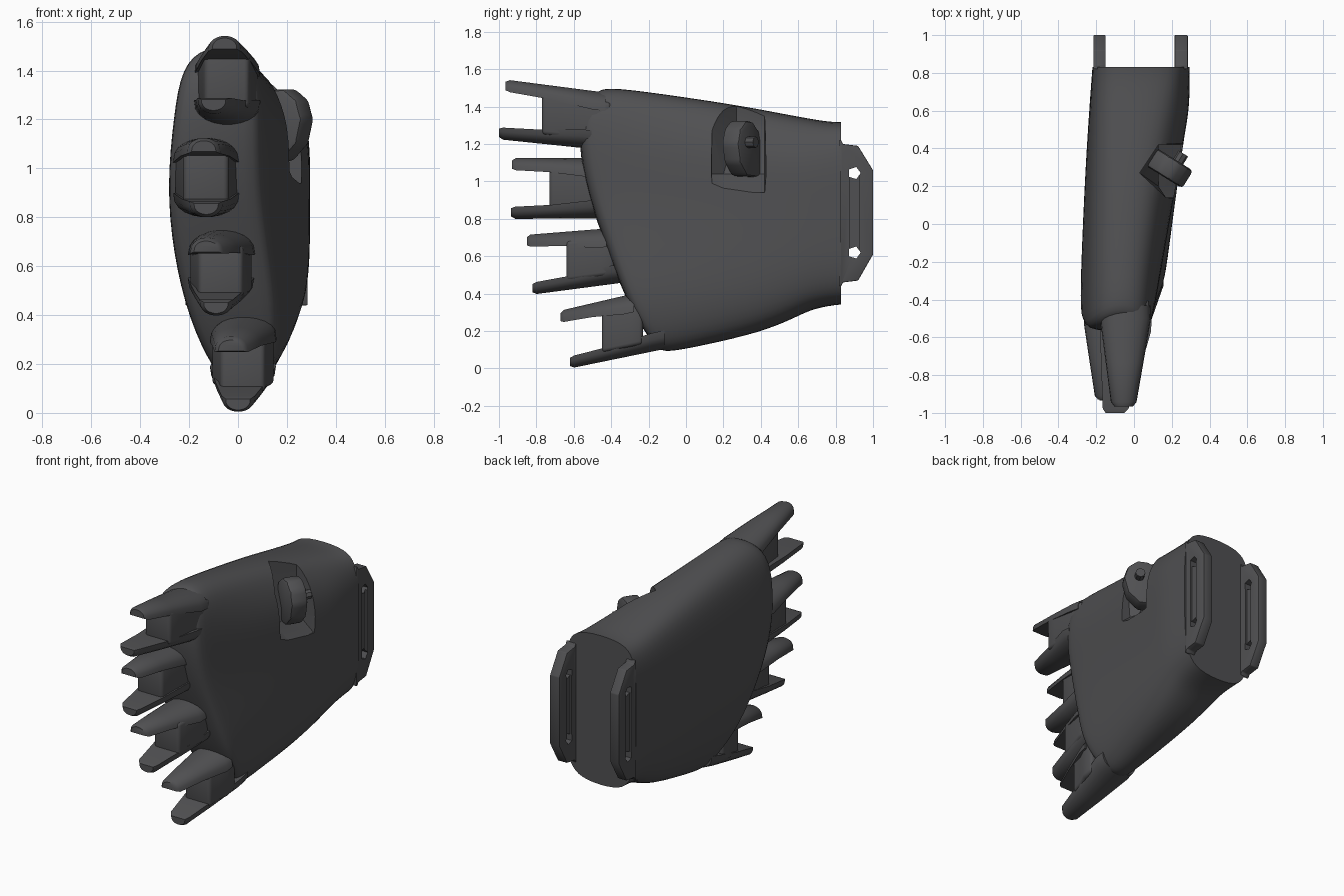
import bpy, bmesh, math
from mathutils import Matrix

if "Cube" in bpy.data.objects:
    bpy.data.objects.remove(bpy.data.objects["Cube"])

mat = bpy.data.materials.new("dark grey")
mat.diffuse_color = (0.08, 0.08, 0.084, 1)
mat.use_nodes = True
mat.node_tree.nodes["Principled BSDF"].inputs["Base Color"].default_value = mat.diffuse_color


def finish(name, bm, mods=(), angle=35):
    """Turn a bmesh into an object, apply modifiers and shade it."""
    bmesh.ops.recalc_face_normals(bm, faces=bm.faces)
    me = bpy.data.meshes.new(name)
    bm.to_mesh(me)
    bm.free()
    me.materials.append(mat)
    ob = bpy.data.objects.new(name, me)
    bpy.context.collection.objects.link(ob)
    bpy.ops.object.select_all(action='DESELECT')
    ob.select_set(True)
    bpy.context.view_layer.objects.active = ob
    for kind, props in mods:
        m = ob.modifiers.new(kind, kind)
        for k, v in props.items():
            setattr(m, k, v)
        bpy.ops.object.modifier_apply(modifier=m.name)
    bpy.ops.object.shade_smooth_by_angle(angle=math.radians(angle))
    return ob


def loft(rings):
    """Skin closed rings of equal length and cap both ends."""
    bm = bmesh.new()
    vs = [[bm.verts.new(p) for p in r] for r in rings]
    n = len(vs[0])
    for a, b in zip(vs, vs[1:]):
        for i in range(n):
            bm.faces.new((a[i], a[(i + 1) % n], b[(i + 1) % n], b[i]))
    for r in (vs[0], vs[-1]):
        for i in range(n // 2 - 1):
            bm.faces.new((r[i], r[i + 1], r[n - 2 - i], r[n - 1 - i]))
    return bm, vs


def prism(outline, lo, hi, axis):
    """Extrude a 2D outline along x or y."""
    def place(p, h):
        return (h, p[0], p[1]) if axis == 'x' else (p[0], h, p[1])
    bm = bmesh.new()
    a = [bm.verts.new(place(p, lo)) for p in outline]
    b = [bm.verts.new(place(p, hi)) for p in outline]
    n = len(a)
    bm.faces.new(a)
    bm.faces.new(b)
    for i in range(n):
        bm.faces.new((a[i], a[(i + 1) % n], b[(i + 1) % n], b[i]))
    return bm


def lerp(a, b, t):
    return a + (b - a) * t


# Palm: sections run from the slanted knuckle edge to the flat wrist
T = (0, .06, .2, .4, .6, .8, .94, 1)
front_y = (-.15, -.22, -.33, -.43, -.53, -.58, -.56, -.48)
left_f = (-.03, -.1, -.2, -.27, -.295, -.265, -.235, -.14)
right_f = (.08, .14, .17, .13, .09, .09, .08, .01)
left_b = (-.08, -.17, -.215, -.22, -.22, -.22, -.19, -.1)
right_b = (.15, .25, .29, .295, .295, .295, .26, .17)
# (fraction of length, bottom z, top z, section scale)
stations = [(0, .085, 1.5, .9), (.04, .08, 1.51, 1), (.25, .12, 1.475, 1), (.56, .19, 1.415, 1),
            (.74, .265, 1.37, 1), (.84, .315, 1.345, 1), (.95, .335, 1.32, 1), (1, .34, 1.32, 1)]
rings = []
for s, lo, hi, k in stations:
    lft, rgt = [], []
    for i, t in enumerate(T):
        y = lerp(front_y[i], .83, s)
        z = lerp(lo, hi, .5 + (t - .5) * (1 if k == 1 else .97))
        widen = s ** 1.6 if t > .9 else min(1, s / .85)
        xl, xr = lerp(left_f[i], left_b[i], s ** 1.6), lerp(right_f[i], right_b[i], widen)
        c = (xl + xr) / 2
        lft.append((c + (xl - c) * k, y, z))
        rgt.append((c + (xr - c) * k, y, z))
    rings.append(lft + rgt[::-1])
bm, vs = loft(rings)
crease = bm.edges.layers.float.new('crease_edge')
back = set(vs[-1])
for e in bm.edges:
    if all(v in back for v in e.verts) and any(not all(v in back for v in f.verts) for f in e.link_faces):
        e[crease] = 1

# Thumb pocket: wide floor rising to an angled notch in the top edge
notch = [(.03, .27), (.13, .42), (.5, .44), (.5, .28), (.5, .12), (.17, .14)]
floor = [(.18, .2), (.18, .42), (.5, .44), (.5, .28), (.5, .12), (.2, .14)]
pocket = finish("thumb_pocket_cutter", loft(
    [[(x + shift, y, z) for x, y in plan]
     for plan, z, shift in ((floor, .94, .07), (floor, 1.04, -.05), (notch, 1.28, 0), (notch, 1.6, 0))])[0])
pocket.hide_render = True
finish("palm", bm, [('SUBSURF', dict(levels=2)),
                    ('BOOLEAN', dict(object=pocket, operation='DIFFERENCE', solver='EXACT'))])
pocket.hide_set(True)


# Knuckles: a short block between an upper and a lower tapered prong
def prong(name, x_tip, x_root, tip, root, up):
    """Flat inside, rounded outside; tip and root are (y, outer z)."""
    rings = []
    for f, w, h, drop in ((0, .05, .045, .012), (.05, .068, .065, 0), (.5, .1, .075, 0),
                          (1, .135, .1, 0), (1.15, .13, .1, 0)):
        x, y = lerp(x_tip, x_root, f), lerp(tip[0], root[0], f)
        z = lerp(tip[1], root[1], f) - up * drop
        rings.append([(x + w * math.cos(a), y, z - up * h * (1 - max(math.sin(a), 0) ** .8))
                      for a in [math.pi * i / 11 for i in range(12)]])
    finish(name, loft(rings)[0], angle=45)


# root x, upper tip x, lower tip x, block front y, then (y, z) of
# upper tip, upper root, lower tip, lower root
knuckles = [
    (-.045, -.055, -.1, -.77, (-.965, 1.545), (-.5, 1.485), (-1.0, 1.225), (-.57, 1.18)),
    (-.13, -.14, -.13, -.73, (-.93, 1.125), (-.53, 1.125), (-.935, .8), (-.5, .8)),
    (-.07, -.13, -.09, -.64, (-.85, .715), (-.48, .745), (-.82, .395), (-.4, .45)),
    (.02, -.03, 0, -.45, (-.67, .31), (-.33, .39), (-.62, .0), (-.18, .09)),
]
for i, (x, xu, xl, fy, ut, ur, lt, lr) in enumerate(knuckles, 1):
    prong(f"knuckle_{i}_upper_prong", xu, x, ut, ur, 1)
    prong(f"knuckle_{i}_lower_prong", xl, x, lt, lr, -1)

    def edge(tip, root, y):
        return lerp(tip[1], root[1], (y - tip[0]) / (root[0] - tip[0]))
    rings = []
    for y, w in ((fy, .09), (fy + .08, .1), (ur[0] + .02, .125), (ur[0] + .1, .125)):
        zt, zb = edge(ut, ur, y) - .05, edge(lt, lr, y) + .05
        rings.append([(x - w, y, zb), (x - w, y, zt), (x + w, y, zt), (x + w, y, zb)])
    finish(f"knuckle_{i}_block", loft(rings)[0], [('BEVEL', dict(width=.02, segments=3))])

# Wrist: a pair of side plates, each with a strap groove ending in two holes
plate = [(.82, .44), (.83, .44), (.84, .46), (.92, .47), (1, .61),
         (1, 1.06), (.92, 1.19), (.84, 1.2), (.83, 1.22), (.82, 1.22)]
hbm = bmesh.new()
for z in (.62, 1.045):
    bmesh.ops.create_cone(hbm, cap_ends=True, segments=5, radius1=.034, radius2=.034, depth=2,
                          matrix=Matrix.Translation((0, .9, z)) @ Matrix.Rotation(math.pi / 2, 4, 'Y'))
holes = finish("hole_cutter", hbm)
cutters = [holes]
for side, lo, hi in (("left", -.215, -.15), ("right", .215, .285)):
    gbm = bmesh.new()
    for x in (lo, hi):
        bmesh.ops.create_cube(gbm, size=1, matrix=Matrix.Translation((x, .9, .832))
                              @ Matrix.Diagonal((.024, .05, .4, 1)))
    groove = finish(f"{side}_groove_cutter", gbm)
    cutters.append(groove)
    finish(f"{side}_wrist_plate", prism(plate, lo, hi, 'x'),
           [('BEVEL', dict(width=.01, segments=2)),
            ('BOOLEAN', dict(object=holes, operation='DIFFERENCE', solver='EXACT')),
            ('BOOLEAN', dict(object=groove, operation='DIFFERENCE', solver='EXACT'))])
for c in cutters:
    c.hide_render = True
    c.hide_set(True)

# Thumb joint: a rounded lug turned in the pocket, with a short pin
turn = Matrix.Translation((.18, .3, 0)) @ Matrix.Rotation(math.radians(-32), 4, 'Z')
lug = [(-.12, 1.02), (.03, 1.03), (.1, 1.1), (.125, 1.2), (.1, 1.28), (.04, 1.325),
       (-.03, 1.32), (-.09, 1.27), (-.13, 1.18)]
bm = prism(lug, -.055, .055, 'y')
bm.transform(turn)
finish("thumb_lug", bm, [('BEVEL', dict(width=.02, segments=2))])
bm = bmesh.new()
bmesh.ops.create_cone(bm, cap_ends=True, segments=8, radius1=.03, radius2=.03, depth=.09,
                      matrix=turn @ Matrix.Translation((.03, .06, 1.21)) @ Matrix.Rotation(math.pi / 2, 4, 'X'))
finish("thumb_pin", bm)
